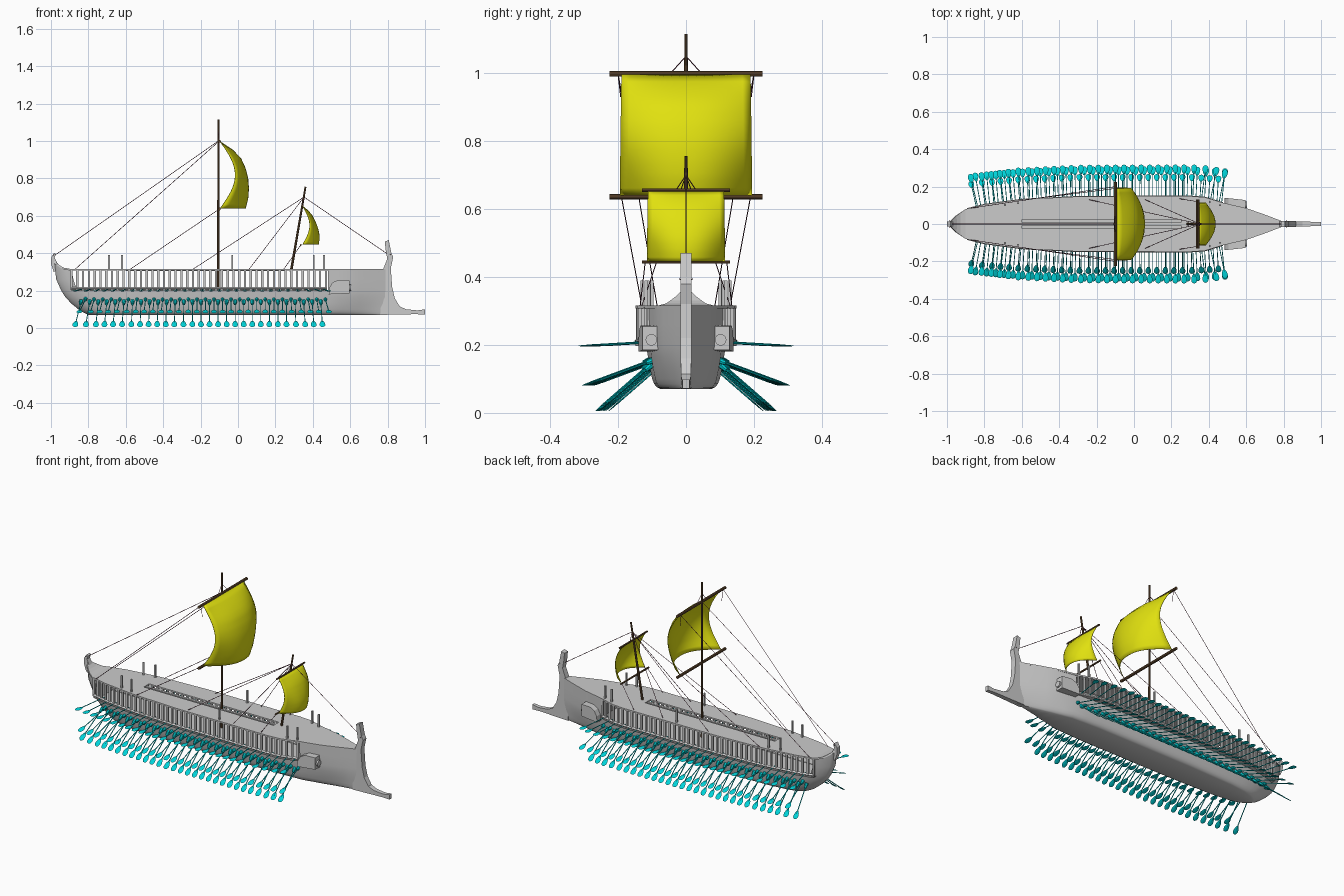
import bpy, bmesh, math
from mathutils import Vector, Matrix

if "Cube" in bpy.data.objects:
    bpy.data.objects.remove(bpy.data.objects["Cube"])

def material(name, c):
    m = bpy.data.materials.new(name)
    m.diffuse_color = (*c, 1)
    m.use_nodes = True
    m.node_tree.nodes["Principled BSDF"].inputs["Base Color"].default_value = m.diffuse_color
    return m

YELLOW = material("sail_yellow", (0.75, 0.75, 0.005))
CYAN = material("oar_cyan", (0.0, 0.66, 0.70))
BROWN = material("mast_brown", (0.13, 0.07, 0.03))
ROPE = material("rope_dark", (0.12, 0.03, 0.06))

def finish(name, bm, mat=None, mirror=False, thick=0, smooth=0):
    bmesh.ops.recalc_face_normals(bm, faces=bm.faces)
    me = bpy.data.meshes.new(name)
    bm.to_mesh(me)
    bm.free()
    ob = bpy.data.objects.new(name, me)
    bpy.context.collection.objects.link(ob)
    if mat:
        me.materials.append(mat)
    if mirror:
        ob.modifiers.new("mirror", 'MIRROR').use_axis = (False, True, False)
    if thick:
        s = ob.modifiers.new("thickness", 'SOLIDIFY')
        s.thickness, s.offset = thick, 0
    if smooth:
        bpy.ops.object.select_all(action='DESELECT')
        ob.select_set(True)
        bpy.context.view_layer.objects.active = ob
        bpy.ops.object.shade_smooth_by_angle(angle=math.radians(smooth))
    return ob

def rod(bm, a, b, r1, r2=None, seg=8):
    a, b = Vector(a), Vector(b)
    d = b - a
    M = Matrix.Translation((a + b) / 2) @ d.to_track_quat('Z', 'Y').to_matrix().to_4x4()
    bmesh.ops.create_cone(bm, cap_ends=True, segments=seg, radius1=r1,
                          radius2=r1 if r2 is None else r2, depth=d.length, matrix=M)

def box(bm, c, s):
    bmesh.ops.create_cube(bm, size=1, matrix=Matrix.Translation(c) @ Matrix.Diagonal((*s, 1)))

def extrude_xz(bm, pts, y0, y1):
    f = bm.faces.new([bm.verts.new((x, y0, z)) for x, z in pts])
    g = bmesh.ops.extrude_face_region(bm, geom=[f])
    bmesh.ops.translate(bm, vec=(0, y1 - y0, 0),
                        verts=[v for v in g['geom'] if isinstance(v, bmesh.types.BMVert)])

def interp(t, table):
    for (a, p), (b, q) in zip(table, table[1:]):
        if t <= b:
            return p + (q - p) * max(0, (t - a) / (b - a))
    return table[-1][1]

# Plan half-widths of deck and hull, and the side profile of the stern
DECK = [(-.985, .012), (-.95, .045), (-.9, .08), (-.8, .105), (-.6, .132), (-.3, .147), (.3, .149),
        (.38, .143), (.47, .115), (.6, .085), (.7, .05), (.8, .012)]
HULL = [(-.985, .012), (-.95, .042), (-.89, .07), (-.8, .09), (-.6, .108), (-.3, .12), (.3, .12),
        (.48, .109), (.6, .085), (.7, .05), (.8, .012)]
STERN = [(.07, -.80), (.09, -.84), (.12, -.88), (.16, -.92), (.2, -.945), (.26, -.972), (.315, -.985)]
FLARE = [(.07, .62), (.075, .71), (.085, .78), (.1, .83), (.14, .9), (.2, .98), (.315, 1.0)]
rise = lambda x: .045 * (max(0, -.9 - x) / .085) ** 2
deck_w = lambda x: interp(x, DECK)

# Hull: lofted, open sided above the oar level between the two bulkheads
XS = [-.985, -.97, -.95, -.92, -.89, -.85, -.8, -.7, -.6, -.45, -.3, 0, .3, .4, .48, .54, .6, .65, .7, .75, .8]
ZS = [.07, .075, .085, .1, .13, .165, .2, .26, .31]
bm = bmesh.new()
grid = []
for x in XS:
    col = []
    for z in ZS:
        px = x
        if x < -.6:
            s = interp(z, STERN)
            px = s + (-.6 - s) * (x + .985) / .385
        w = interp(x, HULL) * interp(z, FLARE)
        if x > .48:
            w *= 1 - .5 * ((x - .48) / .32) * (1 - min(1, (z - .07) / .1))
        zz = z + (rise(x) if z > .3 else 0)
        col.append([bm.verts.new((px, s * w, zz)) for s in (1, -1)])
    grid.append(col)
LV = 6
for i in range(len(XS) - 1):
    a, b = grid[i], grid[i + 1]
    middle = XS[i] >= -.89 and XS[i + 1] <= .48
    top = LV if middle else len(ZS) - 1
    for k in range(top):
        for s in (0, 1):
            bm.faces.new((a[k][s], b[k][s], b[k + 1][s], a[k + 1][s]))
    bm.faces.new((a[0][0], b[0][0], b[0][1], a[0][1]))
    bm.faces.new((a[top][0], b[top][0], b[top][1], a[top][1]))
for i in (0, XS.index(-.89), XS.index(.48), len(XS) - 1):
    lo = 0 if i in (0, len(XS) - 1) else LV
    for k in range(lo, len(ZS) - 1):
        c = grid[i]
        bm.faces.new((c[k][0], c[k][1], c[k + 1][1], c[k + 1][0]))
finish("hull", bm, smooth=50)

# Upper deck with a long central slot
bm = bmesh.new()
dx = sorted({x for x, _ in DECK} | {-.97, -.93, -.6, .25, -.45, -.1, .1})
rows = []
for x in dx:
    w, z = deck_w(x), .312 + rise(x)
    rows.append([bm.verts.new((x, y, z)) for y in (0, min(.025, w / 2), w)])
for i in range(len(dx) - 1):
    a, b = rows[i], rows[i + 1]
    bm.faces.new((a[1], b[1], b[2], a[2]))
    if not (dx[i] >= -.6 and dx[i + 1] <= .25):
        bm.faces.new((a[0], b[0], b[1], a[1]))
finish("upper_deck", bm, mirror=True, thick=.009)
bm = bmesh.new()
box(bm, (-.175, 0, .308), (.85, .014, .008))
finish("deck_centre_plank", bm)

# Outrigger floor, rail and balusters
side = [-.89 + i * 1.36 / 44 for i in range(45)]
bm = bmesh.new()
for a, b in zip(side, side[1:]):
    bm.faces.new([bm.verts.new(p) for p in ((a, .05, .2), (b, .05, .2), (b, deck_w(b), .2), (a, deck_w(a), .2))])
bmesh.ops.remove_doubles(bm, verts=bm.verts, dist=1e-5)
finish("outrigger_floor", bm, mirror=True, thick=.006)
bm = bmesh.new()
for a, b in zip(side, side[1:]):
    rod(bm, (a, deck_w(a) - .005, .212), (b, deck_w(b) - .005, .212), .008, seg=4)
finish("outrigger_rail", bm, mirror=True)
bm = bmesh.new()
for x in side:
    box(bm, (x, deck_w(x) - .006, .258), (.012, .009, .108))
finish("balusters", bm, mirror=True)

# Stem with tapering ram, and stern post
bm = bmesh.new()
extrude_xz(bm, [(.76, .07), (.95, .074), (1, .072), (1, .1), (.96, .094), (.9, .1), (.865, .115), (.838, .16),
                (.824, .22), (.817, .32), (.83, .38), (.82, .40), (.806, .47), (.785, .463), (.789, .42),
                (.798, .37), (.775, .312)], -1, 1)
for v in bm.verts:
    v.co.y *= interp(v.co.x, [(.83, .016), (1, .01)])
finish("stem_and_ram", bm)
bm = bmesh.new()
extrude_xz(bm, [(-.985, .3), (-1, .345), (-.998, .38), (-.982, .402), (-.974, .395), (-.98, .375), (-.965, .345),
                (-.94, .32)], -.014, .014)
finish("stern_post", bm)

# Cheek boxes beside the bow, angled inwards to the front
bm = bmesh.new()
extrude_xz(bm, [(.485, .18), (.595, .185), (.595, .255), (.535, .257), (.505, .243), (.488, .215)], .072, .14)
for v in bm.verts:
    v.co.y -= .012 * (v.co.x - .485) / .11 if v.co.y > .1 else 0
rod(bm, (.59, .102, .215), (.604, .102, .215), .017, seg=16)
finish("cheek_box", bm, mirror=True)

# Deck posts
bm = bmesh.new()
for x in (-.69, -.62, -.03, .405, .46):
    box(bm, (x, deck_w(x) - .018, .35), (.009, .009, .08))
finish("deck_posts", bm, mirror=True)

# Three banks of oars: shaft, sleeve and flat teardrop blade
def oar(bm, root, tip, sleeve):
    d = (tip - root).normalized()
    rod(bm, root, tip - d * .03, .0025, seg=6)
    if sleeve:
        rod(bm, root, root + d * .028, .011, .007, seg=8)
    wide = (Vector((1, 0, 0)) - d * d.x).normalized()
    n = d.cross(wide)
    R = Matrix((wide, n, d)).transposed().to_4x4()
    g = bmesh.ops.create_uvsphere(bm, u_segments=8, v_segments=6, radius=1)
    for v in g['verts']:
        t = v.co.z
        v.co.x *= .02 * (.75 + .25 * t)
        v.co.y *= .002
        v.co.z *= .026
    bmesh.ops.transform(bm, matrix=Matrix.Translation(tip - d * .026) @ R, verts=g['verts'])

# (name, plan table, root offset, root z, tip offset, tip z, x shift)
for name, table, ro, rz, to, tz, shift in (("upper_oars", DECK, -.03, .209, .17, .197, 0),
                                           ("middle_oars", HULL, -.02, .157, .188, .08, .016),
                                           ("lower_oars", HULL, -.014, .145, .147, .005, -.008)):
    bm = bmesh.new()
    for i in range(29):
        x = -.83 + i * 1.28 / 28 + shift
        w = interp(x, table)
        slope = (interp(x + .04, table) - interp(x - .04, table)) / .08
        oar(bm, Vector((x, w + ro, rz)),
            Vector((x - (to - ro) * max(-.2, min(.25, slope)), w + to, tz)), name != "upper_oars")
    finish(name, bm, CYAN, mirror=True, smooth=35)

# Masts and yards
bm = bmesh.new()
rod(bm, (-.105, 0, .2), (-.105, 0, 1.115), .007, .005)
finish("main_mast", bm, BROWN, smooth=35)
bm = bmesh.new()
rod(bm, (.283, 0, .3), (.361, 0, .755), .007, .005)
finish("fore_mast", bm, BROWN, smooth=35)
for name, x, z, h, r in (("main_upper_yard", -.1, .998, .225, .008), ("main_lower_yard", -.1, .636, .225, .008),
                         ("fore_upper_yard", .345, .655, .13, .005), ("fore_lower_yard", .336, .444, .13, .005)):
    bm = bmesh.new()
    rod(bm, (x, -h, z), (x, h, z), r)
    finish(name, bm, BROWN, smooth=35)

# Billowing sails: edge and centre depth go from top to bottom
def sail(name, x0, top, bottom, half, edge, centre):
    bm = bmesh.new()
    N = 16
    g = []
    for j in range(N + 1):
        v = j / N
        e = edge * math.sin(math.pi * v)
        c = interp(v, centre)
        g.append([bm.verts.new((x0 + e + (c - e) * (1 - abs(u) ** 2.3), half * u * (1 + .02 * v), top + (bottom - top) * v))
                  for u in [-1 + 2 * i / N for i in range(N + 1)]])
    for j in range(N):
        for i in range(N):
            bm.faces.new((g[j][i], g[j][i + 1], g[j + 1][i + 1], g[j + 1][i]))
    finish(name, bm, YELLOW, thick=.003, smooth=35)

sail("main_sail", -.095, .996, .64, .19,
     .08, [(0, 0), (.12, .065), (.25, .11), (.4, .135), (.55, .148), (.7, .152), (.85, .149), (1, .135)])
sail("fore_sail", .345, .652, .446, .112,
     .038, [(0, 0), (.12, .03), (.25, .052), (.4, .068), (.55, .08), (.7, .088), (.85, .09), (1, .085)])

# Rigging
bm = bmesh.new()
for a, b in (((-.105, 0, 1.0), (-.985, 0, .385)), ((.353, 0, .7), (.815, 0, .385))):
    rod(bm, a, b, .0015, seg=4)
for s in (1, -1):
    for a, b in (((-.1, .2, 1.0), (-.87, .085, .315)), ((-.1, .19, .636), (-.575, .13, .315)),
                 ((-.1, .2, .995), (-.1, .192, .93)), ((-.105, 0, 1.05), (-.1, .045, 1.0)),
                 ((.353, 0, .7), (-.24, .13, .315)), ((.353, 0, .7), (.06, .13, .315)),
                 ((.345, .03, .655), (.353, 0, .7)), ((.336, .12, .444), (.245, .135, .315)),
                 ((-.985, 0, .38), (-.985, .02, .395)), ((.815, 0, .38), (.815, .02, .395))):
        rod(bm, (a[0], a[1] * s, a[2]), (b[0], b[1] * s, b[2]), .0015, seg=4)
finish("rigging", bm, ROPE)
